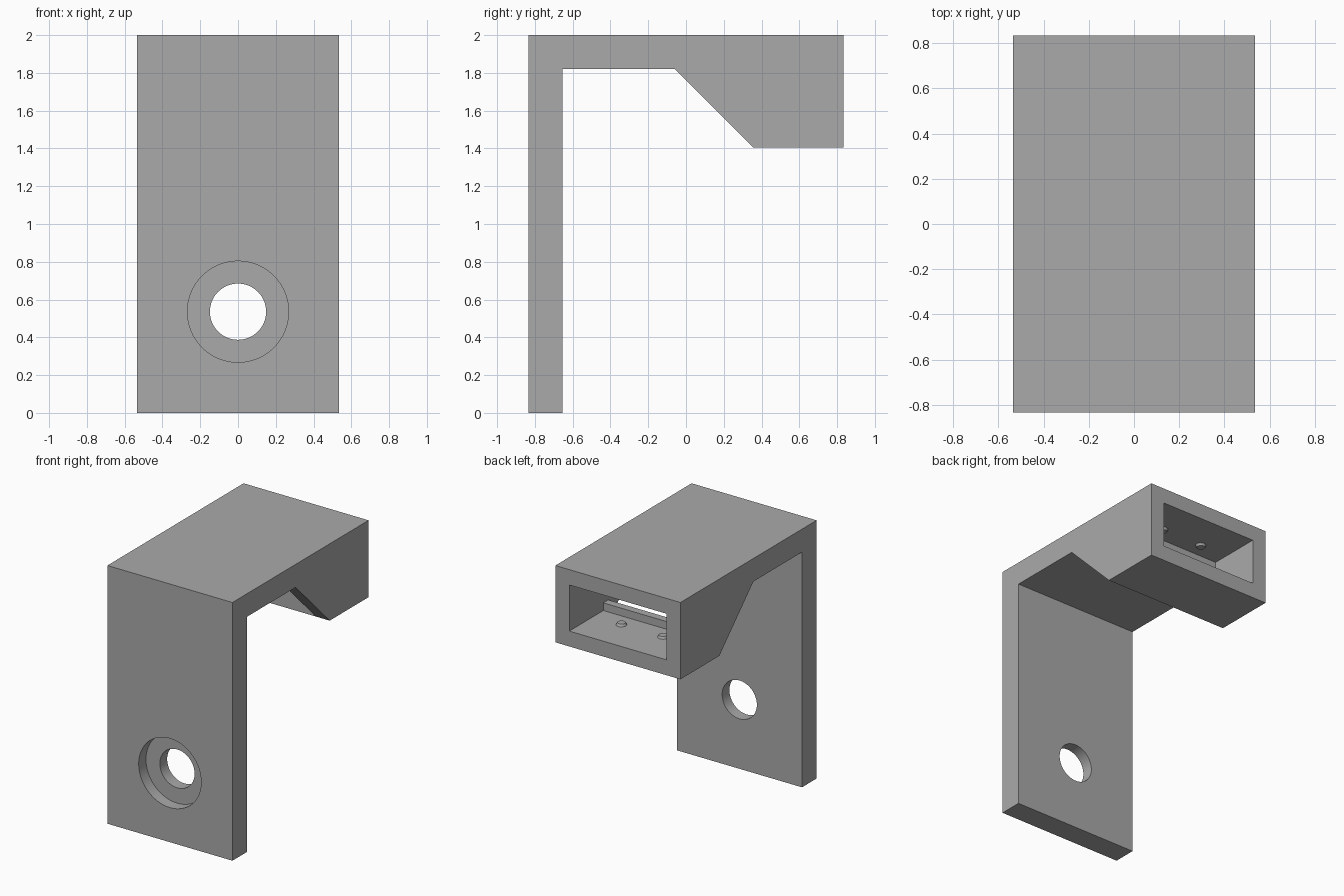
import bpy, bmesh, math
from mathutils import Matrix

cube = bpy.data.objects.get("Cube")
if cube:
    bpy.data.objects.remove(cube, do_unlink=True)

U = 2 / 33.6                      # one design unit
W, D, H = 18 * U, 28 * U, 33.6 * U
FRONT, BACK = -D / 2, D / 2
BLOCK = BACK - 8 * U              # front of the socket block
BASE = H - 10 * U                 # underside of the socket block
SHELF = H - 3 * U                 # underside of the shelf

grey = bpy.data.materials.new("plain_grey")
grey.use_nodes = True
grey.diffuse_color = (0.4, 0.4, 0.4, 1)
grey.node_tree.nodes["Principled BSDF"].inputs["Base Color"].default_value = (0.4, 0.4, 0.4, 1)


def finish(name, bm):
    bmesh.ops.recalc_face_normals(bm, faces=bm.faces)
    mesh = bpy.data.meshes.new(name)
    bm.to_mesh(mesh)
    bm.free()
    mesh.materials.append(grey)
    obj = bpy.data.objects.new(name, mesh)
    bpy.context.collection.objects.link(obj)
    return obj


def extrude_profile(name, points, width):
    bm = bmesh.new()
    face = bm.faces.new([bm.verts.new((-width / 2, y, z)) for y, z in points])
    new = bmesh.ops.extrude_face_region(bm, geom=[face])["geom"]
    bmesh.ops.translate(bm, vec=(width, 0, 0),
                        verts=[v for v in new if isinstance(v, bmesh.types.BMVert)])
    return finish(name, bm)


def box(name, width, y0, y1, z0, z1):
    return extrude_profile(name, [(y0, z0), (y1, z0), (y1, z1), (y0, z1)], width)


def cone(name, r1, r2, depth, matrix, sides=64):
    bm = bmesh.new()
    bmesh.ops.create_cone(bm, cap_ends=True, segments=sides, radius1=r1,
                          radius2=r2, depth=depth, matrix=matrix)
    return finish(name, bm)


def bore(name, radius, y0, y1):
    place = Matrix.Translation((0, (y0 + y1) / 2, 9 * U)) @ Matrix.Rotation(math.pi / 2, 4, 'X')
    return cone(name, radius, radius, y1 - y0, place)


def smooth(obj):
    bpy.ops.object.select_all(action='DESELECT')
    obj.select_set(True)
    bpy.context.view_layer.objects.active = obj
    bpy.ops.object.shade_smooth_by_angle(angle=math.radians(30))


# Bracket: wall plate, shelf and sloped socket block in one profile
bracket = extrude_profile("bracket", [
    (FRONT, 0), (FRONT + 3 * U, 0), (FRONT + 3 * U, SHELF), (BLOCK - 7 * U, SHELF),
    (BLOCK, BASE), (BACK, BASE), (BACK, H), (FRONT, H)], W)

# Cutters: space between the gussets, window, socket, screw hole and its recess
inner = 14 * U
cutters = [
    box("gusset_gap", inner, BLOCK - 8 * U, BLOCK, BASE - U, SHELF),
    box("window_cut", inner, BLOCK - U, BACK, BASE + 3 * U, SHELF),
    box("socket_cut", inner, BLOCK + U, BACK + U, BASE + 2 * U, H - 2 * U),
    bore("screw_hole_cut", 2.5 * U, FRONT - U, FRONT + 4 * U),
    bore("screw_recess_cut", 4.5 * U, FRONT - U, FRONT + 1.5 * U),
]
bpy.context.view_layer.objects.active = bracket
for cutter in cutters:
    cutter.hide_render = True
    mod = bracket.modifiers.new(cutter.name, 'BOOLEAN')
    mod.operation = 'DIFFERENCE'
    mod.solver = 'EXACT'
    mod.object = cutter
    bpy.ops.object.modifier_apply(modifier=mod.name)
for cutter in cutters:
    bpy.data.objects.remove(cutter, do_unlink=True)
smooth(bracket)

# Small snap bumps on the socket floor and ceiling
for side, x in (("left", 3 * U), ("right", -3 * U)):
    for level, z, flip in (("floor", BASE + 2 * U, 0), ("ceiling", H - 2 * U, math.pi)):
        place = Matrix.Translation((x, BACK - 5 * U, z)) @ Matrix.Rotation(flip, 4, 'X')
        smooth(cone(f"{level}_bump_{side}", 0.8 * U, 0.5 * U, 0.6 * U, place, 24))
